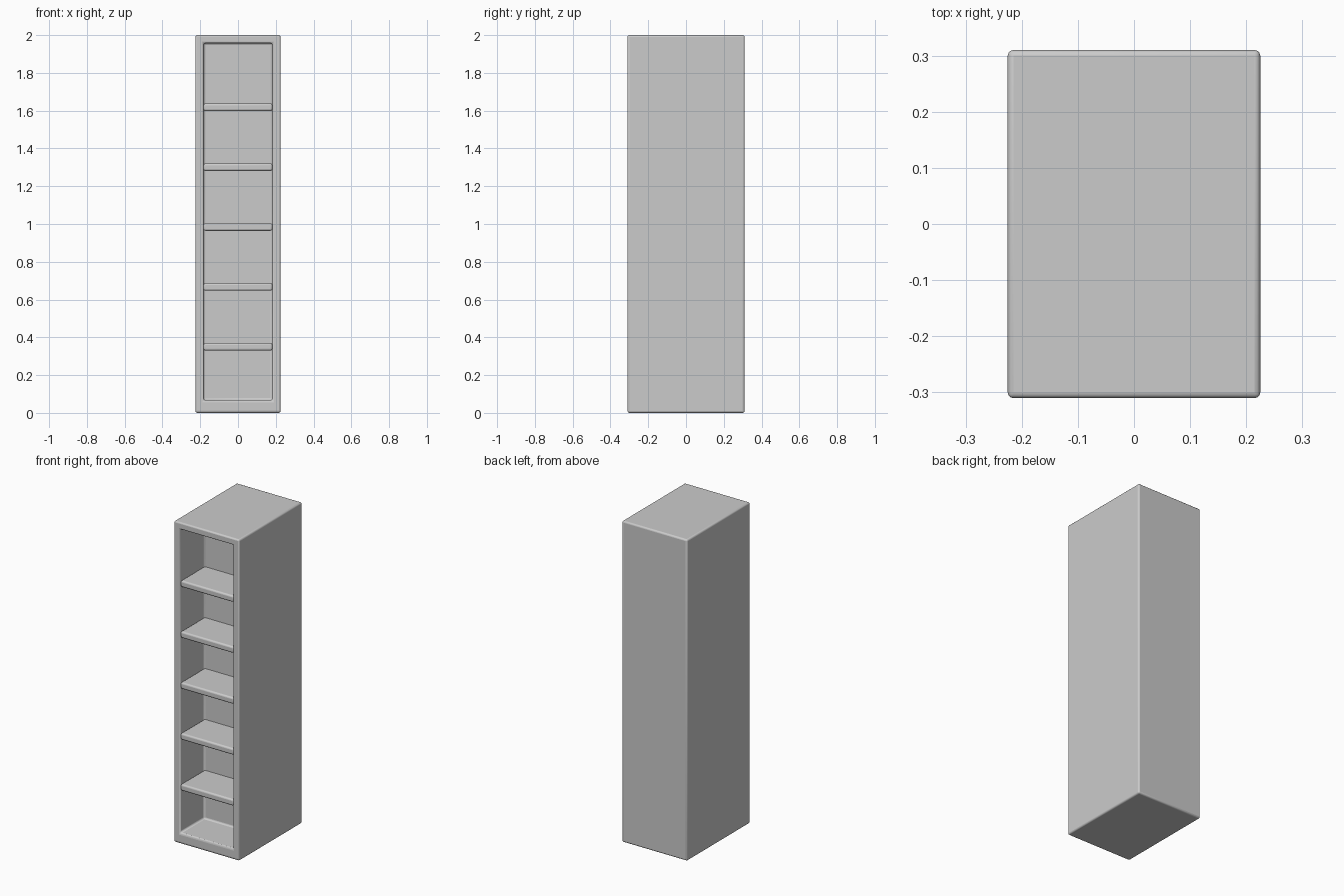
import bpy
import bmesh
from mathutils import Vector

default = bpy.data.objects.get("Cube")
if default:
    bpy.data.objects.remove(default, do_unlink=True)

WIDTH, DEPTH, HEIGHT = 0.45, 0.62, 2.0
OPEN_HALF, OPEN_BOTTOM, OPEN_TOP = 0.182, 0.068, 1.957
FRONT = -DEPTH / 2
RECESS = 0.235

grey = bpy.data.materials.new("light_grey")
grey.use_nodes = True
grey.diffuse_color = (0.6, 0.6, 0.6, 1)
grey.node_tree.nodes["Principled BSDF"].inputs["Base Color"].default_value = (0.6, 0.6, 0.6, 1)


def box(bm, low, high):
    """Add an axis-aligned box between two corners."""
    low, high = Vector(low), Vector(high)
    verts = bmesh.ops.create_cube(bm, size=1)["verts"]
    bmesh.ops.scale(bm, vec=high - low, verts=verts)
    bmesh.ops.translate(bm, vec=(low + high) / 2, verts=verts)


def finish(name, bm, bevel):
    """Turn the bmesh into a softly rounded object."""
    mesh = bpy.data.meshes.new(name)
    bm.to_mesh(mesh)
    bm.free()
    mesh.materials.append(grey)
    obj = bpy.data.objects.new(name, mesh)
    bpy.context.collection.objects.link(obj)
    mod = obj.modifiers.new("rounded_edges", "BEVEL")
    mod.width = bevel
    mod.segments = 3
    mod.limit_method = "ANGLE"
    bpy.ops.object.select_all(action="DESELECT")
    obj.select_set(True)
    bpy.context.view_layer.objects.active = obj
    bpy.ops.object.shade_smooth_by_angle()
    return obj


# Cabinet: a solid block whose front face is inset and pushed back
bm = bmesh.new()
box(bm, (-WIDTH / 2, FRONT, 0), (WIDTH / 2, -FRONT, HEIGHT))
front = min(bm.faces, key=lambda f: f.calc_center_median().y)
bmesh.ops.inset_region(bm, faces=[front], thickness=0.04)
for v in front.verts:
    v.co.x = OPEN_HALF if v.co.x > 0 else -OPEN_HALF
    v.co.z = OPEN_TOP if v.co.z > HEIGHT / 2 else OPEN_BOTTOM
hole = bmesh.ops.extrude_discrete_faces(bm, faces=[front])["faces"][0]
bmesh.ops.translate(bm, vec=(0, RECESS, 0), verts=hole.verts)
bmesh.ops.recalc_face_normals(bm, faces=bm.faces)
finish("cabinet", bm, 0.01)

# Shelves: five evenly spaced boards
for i in range(5):
    z = 0.35 + i * 0.317
    bm = bmesh.new()
    box(bm, (-OPEN_HALF, FRONT + 0.003, z - 0.02),
        (OPEN_HALF, FRONT + RECESS + 0.01, z + 0.02))
    finish(f"shelf_{i + 1}", bm, 0.01)
